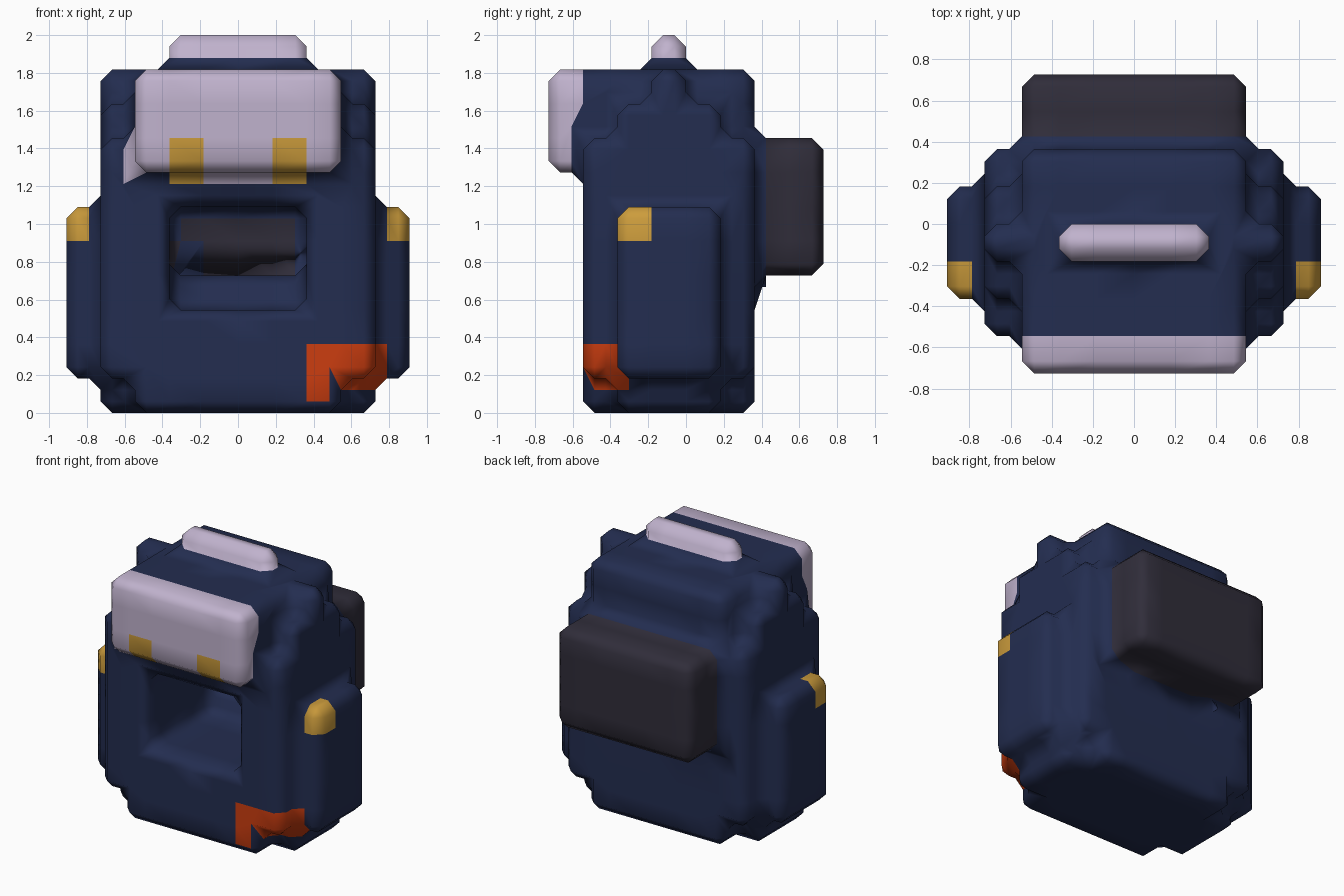
import bpy, bmesh
from mathutils import Vector

if "Cube" in bpy.data.objects:
    bpy.data.objects.remove(bpy.data.objects["Cube"])

U = 2 / 11          # block size
CHAMFER = U / 3

def material(name, rgb):
    m = bpy.data.materials.new(name)
    lin = [(c / 255 / 12.92) if c < 11 else ((c / 255 + 0.055) / 1.055) ** 2.4 for c in rgb]
    m.diffuse_color = (*lin, 1)
    m.use_nodes = True
    m.node_tree.nodes["Principled BSDF"].inputs["Base Color"].default_value = m.diffuse_color
    return m

COLOURS = [("navy", (35, 45, 80)), ("pale_lilac", (192, 178, 205)), ("charcoal", (48, 45, 58)),
           ("gold", (204, 156, 60)), ("red_orange", (204, 61, 16))]
NAVY, PALE, DARK, GOLD, RED = range(5)

cells = set()

def block(x, y, z, remove=False):
    """Add or remove a box of cells, given as (start, end) in blocks."""
    box = {(i, j, k) for i in range(*x) for j in range(*y) for k in range(*z)}
    if remove:
        cells.difference_update(box)
    else:
        cells.update(box)

def mirrored(x, y, z):
    block(x, y, z)
    block((-x[1], -x[0]), y, z)

# main bag
block((-3, 3), (-3, 2), (0, 10))
# stepped shoulders: inner side columns, tallest in the middle
for j, low, high in ((-3, 1, 8), (-2, 0, 9), (-1, 0, 10), (0, 0, 9), (1, 1, 8)):
    mirrored((3, 4), (j, j + 1), (low, high))
# side pockets
mirrored((4, 5), (-2, 1), (1, 6))
# front flap, back pack, carry handle
block((-3, 3), (-4, -3), (7, 10))
block((-3, 3), (2, 4), (4, 8))
block((-2, 2), (-1, 0), (10, 11))
# front opening, deeper in its upper part
block((-2, 2), (-3, 1), (3, 6), remove=True)
block((-2, 2), (1, 2), (4, 6), remove=True)

# outer skin of the blocks
bm = bmesh.new()
verts = {}

def corner(p):
    if p not in verts:
        verts[p] = bm.verts.new(Vector(p) * U)
    return verts[p]

for c in sorted(cells):
    for axis in range(3):
        a, b = (axis + 1) % 3, (axis + 2) % 3
        for side in (0, 1):
            n = list(c)
            n[axis] += 1 if side else -1
            if tuple(n) in cells:
                continue
            loop = []
            for da, db in ((0, 0), (1, 0), (1, 1), (0, 1)):
                p = list(c)
                p[axis] += side
                p[a] += da
                p[b] += db
                loop.append(corner(tuple(p)))
            bm.faces.new(loop if side else loop[::-1])

# chamfer every fold, inward and outward
bm.normal_update()
folds = [e for e in bm.edges if len(e.link_faces) == 2 and e.calc_face_angle(0) > 0.5]
bmesh.ops.bevel(bm, geom=folds, offset=CHAMFER, offset_type='OFFSET', segments=1,
                profile=0.5, affect='EDGES', clamp_overlap=True)

def colour(p):
    x, y, z = p / U
    ax = abs(x)
    # flap with two buckles
    if y < -3.02 and z > 6.6:
        if 1 < ax < 2 and z < 8:
            return GOLD
        if y < -3.24 or ax < 2 or x < -3:
            return PALE
        return NAVY
    if z > 10.25:                                   # handle
        return PALE
    if y > 2.25:                                    # back pack
        return DARK
    if ax < 2 and 1.9 < y < 2.1 and 4 < z < 6:      # inside the opening
        return DARK
    if ax > 4.25 and y < -1 and z > 5:              # side pocket tabs
        return GOLD
    if 2 < x < 4.28 and y < -1.7 and 0.72 < z < 2:  # corner patch
        return RED
    return NAVY

for f in bm.faces:
    f.material_index = colour(f.calc_center_median())
    f.smooth = True

mesh = bpy.data.meshes.new("backpack")
bm.to_mesh(mesh)
bm.free()
for name, rgb in COLOURS:
    mesh.materials.append(material(name, rgb))
bag = bpy.data.objects.new("backpack", mesh)
bpy.context.collection.objects.link(bag)

# keep the broad faces flat while the chamfers shade softly
wn = bag.modifiers.new("soft_chamfers", 'WEIGHTED_NORMAL')
wn.mode = 'FACE_AREA'
wn.weight = 100
